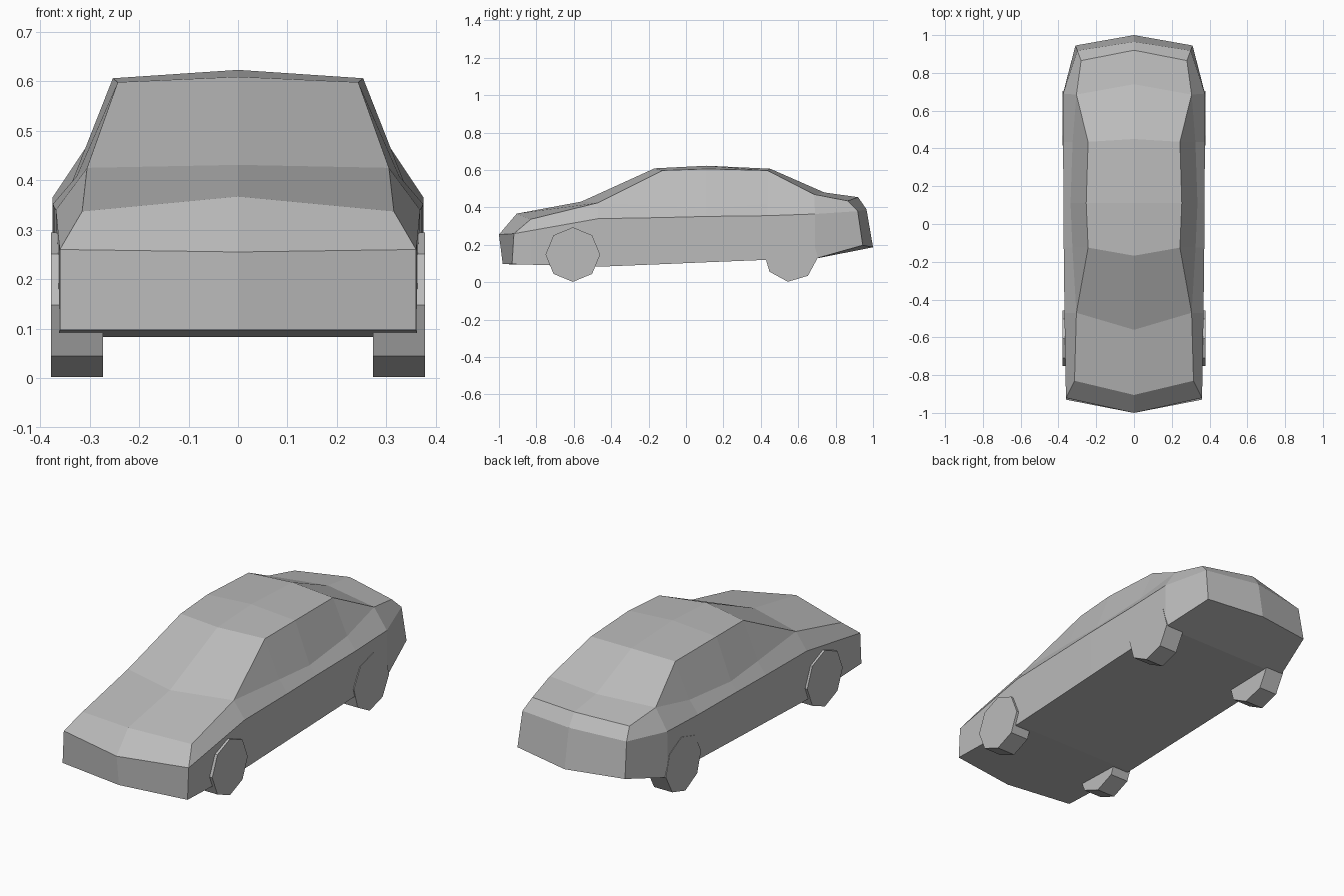
import bpy
import bmesh
from math import radians
from mathutils import Matrix

if "Cube" in bpy.data.objects:
    bpy.data.objects.remove(bpy.data.objects["Cube"], do_unlink=True)

# One plain grey for everything
grey = bpy.data.materials.new("plain grey")
grey.use_nodes = True
colour = (0.5, 0.5, 0.5, 1)
grey.diffuse_color = colour
grey.node_tree.nodes["Principled BSDF"].inputs["Base Color"].default_value = colour


def add_object(name, bm):
    bmesh.ops.recalc_face_normals(bm, faces=bm.faces)
    mesh = bpy.data.meshes.new(name)
    bm.to_mesh(mesh)
    bm.free()
    mesh.materials.append(grey)
    obj = bpy.data.objects.new(name, mesh)
    bpy.context.collection.objects.link(obj)
    return obj


# Body rails run from nose to tail, each listed as one point per section
nose = (.36, -.92, .26)
hood = (.315, -.83, .337)
cowl = (.305, -.47, .425)
deck = (.305, .685, .47)
lip = (.28, .865, .435)
tail = (.3, .918, .38)
tail_base = (.31, .945, .198)

ridge = [(0, -1, .255), (0, -.905, .367), (0, -.56, .431), (0, -.168, .609),
         (0, .11, .623), (0, .45, .607), (0, .74, .48), (0, .92, .455), (0, .965, .39)]
roof_edge = [nose, hood, cowl, (.243, -.125, .598), (.253, .11, .606),
             (.243, .435, .598), deck, lip, tail]
window_base = [nose, hood, cowl, (.326, -.125, .408), (.336, .11, .395),
               (.325, .435, .42), deck, lip, tail]
belt = [nose, (.362, -.83, .276), (.368, -.47, .34), (.372, -.125, .346), (.374, .11, .352),
        (.375, .435, .356), (.375, .69, .365), tail, tail]
sill = [(.36, -.93, .097), (.361, -.83, .094), (.364, -.47, .083), (.367, -.125, .097),
        (.37, .11, .107), (.373, .435, .12), (.376, .69, .126), tail_base, tail_base]
keel = [(0, y, z) for x, y, z in sill]
keel[0] = (0, -.98, .097)
keel[-2:] = [(0, 1, .187)] * 2

# Skin half of the body between neighbouring rails, then mirror it
bm = bmesh.new()
rails = [[bm.verts.new(p) for p in rail]
         for rail in (ridge, roof_edge, window_base, belt, sill, keel)]
for upper, lower in zip(rails, rails[1:]):
    for i in range(len(ridge) - 1):
        bm.faces.new((upper[i], upper[i + 1], lower[i + 1], lower[i]))
for end in (0, -1):
    bm.faces.new([rails[k][end] for k in (0, 3, 4, 5)])
bmesh.ops.remove_doubles(bm, verts=bm.verts, dist=0.0005)
body = add_object("car_body", bm)
mirror = body.modifiers.new("mirror", "MIRROR")
mirror.use_clip = True

# Eight-sided wheels, two per axle
for axle, y, turn in (("front", -.605, 0), ("rear", .56, -6)):
    for side, sign in (("left", 1), ("right", -1)):
        bm = bmesh.new()
        bmesh.ops.create_cone(
            bm, cap_ends=True, segments=8, radius1=.146, radius2=.146, depth=.105,
            matrix=Matrix.Translation((sign * .325, y, .148))
            @ Matrix.Rotation(radians(turn), 4, "X")
            @ Matrix.Rotation(radians(90), 4, "Y"))
        add_object(f"{axle}_wheel_{side}", bm)
